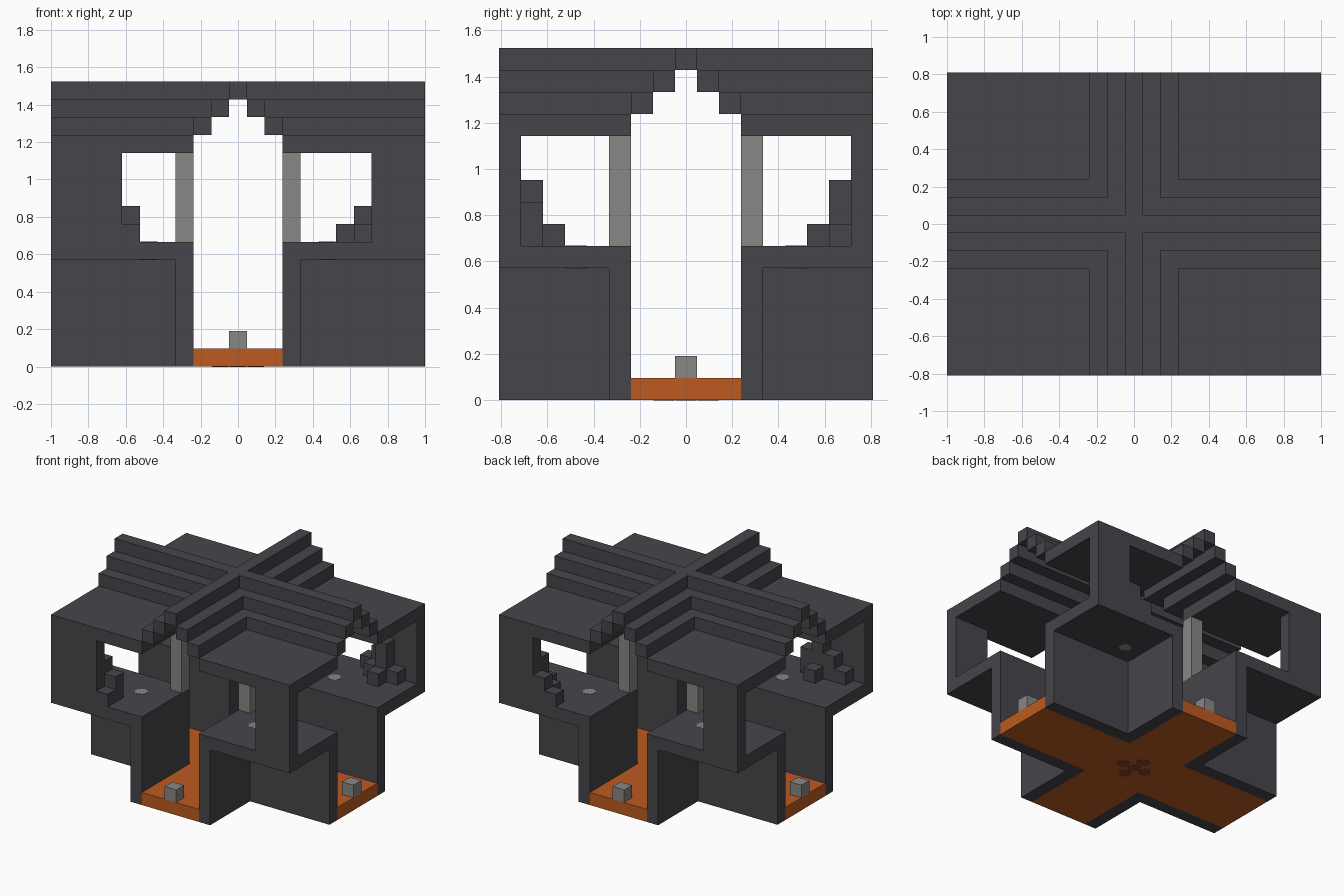
import bpy
import bmesh
from mathutils import Matrix, Vector

U = 2 / 21           # one block
NX, NY = 10, 8       # outermost block index on each axis
QUADRANTS = [(sx, sy) for sx in (1, -1) for sy in (1, -1)]

cube = bpy.data.objects.get("Cube")
if cube:
    bpy.data.objects.remove(cube, do_unlink=True)


def material(name, rgb):
    mat = bpy.data.materials.new(name)
    mat.use_nodes = True
    mat.diffuse_color = (*rgb, 1)
    node = next(n for n in mat.node_tree.nodes if n.type == "BSDF_PRINCIPLED")
    node.inputs["Base Color"].default_value = (*rgb, 1)
    return mat


STONE = material("dark stone", (0.061, 0.06, 0.069))
ORANGE = material("orange floor", (0.51, 0.102, 0.015))
GREY = material("light grey", (0.242, 0.242, 0.236))
BROWN = material("brown", (0.238, 0.056, 0.021))


def add_object(name, bm, mat):
    mesh = bpy.data.meshes.new(name)
    bm.to_mesh(mesh)
    bm.free()
    mesh.materials.append(mat)
    obj = bpy.data.objects.new(name, mesh)
    bpy.context.collection.objects.link(obj)
    return obj


def blocks(name, spans, mat):
    """Boxes given as inclusive block index ranges (x, y, z)."""
    bm = bmesh.new()
    for (x0, x1), (y0, y1), (z0, z1) in spans:
        low = Vector((min(x0, x1) - 0.5, min(y0, y1) - 0.5, z0)) * U
        high = Vector((max(x0, x1) + 0.5, max(y0, y1) + 0.5, z1 + 1)) * U
        matrix = Matrix.Translation((low + high) / 2) @ Matrix.Diagonal((*(high - low), 1))
        bmesh.ops.create_cube(bm, size=1, matrix=matrix)
    return add_object(name, bm, mat)


def mirrored(spans):
    return [((sx * a, sx * b), (sy * c, sy * d), z)
            for sx, sy in QUADRANTS for (a, b), (c, d), z in spans]


def discs(name, centres, radius, z0, z1, mat):
    bm = bmesh.new()
    for x, y in centres:
        bmesh.ops.create_cone(bm, cap_ends=True, segments=16, radius1=radius, radius2=radius,
                              depth=z1 - z0,
                              matrix=Matrix.Translation((x * U, y * U, (z0 + z1) / 2)))
    return add_object(name, bm, mat)


# Cross-shaped corridor floor
blocks("corridor_floor", [((-NX, NX), (-2, 2), (0, 0)),
                          ((-2, 2), (3, NY), (0, 0)),
                          ((-2, 2), (-NY, -3), (0, 0))], ORANGE)

# Corridor walls and the four raised platforms
blocks("corridor_walls", mirrored([((3, NX), (3, 3), (0, 5)),
                                   ((3, 3), (4, NY), (0, 5))]), STONE)
blocks("platforms", mirrored([((3, NX), (3, NY), (6, 6))]), STONE)

# Corner walls holding up the roof
blocks("corner_walls", mirrored([((8, NX), (NY, NY), (7, 11))])
       + [((-7, -7), (-NY, -NY), (7, 11))], STONE)

# Inner pillars
blocks("pillars", mirrored([((3, 3), (3, 3), (7, 11))]), GREY)

# Flat corner roofs and stepped vaults along both corridors
blocks("corner_roofs", mirrored([((3, NX), (3, NY), (12, 12))]), STONE)
for m in (1, 2):
    level = (15 - m, 15 - m)
    blocks(f"vault_step_{m}", mirrored([((m, NX), (m, m), level),
                                        ((m, m), (m + 1, NY), level)]), STONE)
blocks("vault_ridge", [((-NX, NX), (0, 0), (15, 15)),
                       ((0, 0), (1, NY), (15, 15)),
                       ((0, 0), (-NY, -1), (15, 15))], STONE)


# Rubble heaps: (x, y, height in blocks)
def heap(name, columns):
    blocks(name, [((x, x), (y, y), (7, 6 + h)) for x, y, h in columns], STONE)


heap("front_rubble", [(-6, -8, 1), (-6, -7, 2), (-7, -7, 3), (-8, -7, 2), (-9, -7, 1), (-7, -6, 1)])
heap("back_rubble", [(6, 8, 1), (7, 8, 2), (7, 7, 1), (8, 7, 3), (9, 7, 1), (8, 6, 1)])

# Small marker at the end of each corridor
blocks("corridor_markers", [((x, x), (y, y), (1, 1))
                            for x, y in ((NX, 0), (-NX, 0), (0, NY), (0, -NY))], GREY)

# Round inlays through the platforms
discs("platform_inlays", [(5 * sx, 5 * sy) for sx, sy in QUADRANTS],
      0.045, 6 * U - 0.002, 7 * U + 0.002, GREY)

# Round inlays under the floor centre
discs("floor_inlays", [(0, 0), (1, 0), (-1, 0), (0, 1), (0, -1)], 0.045, -0.002, 0.002, BROWN)
